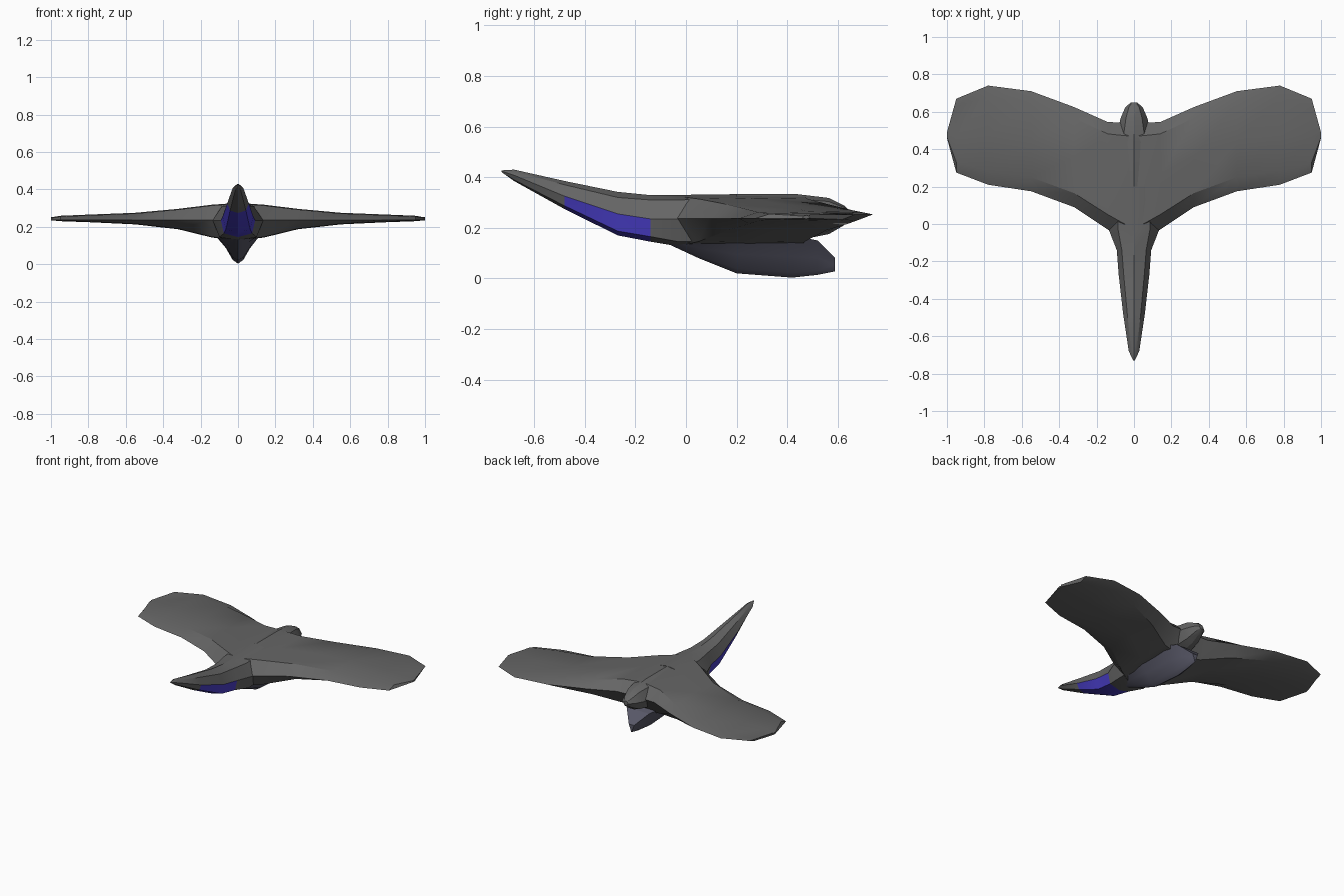
import bpy, bmesh, math

if "Cube" in bpy.data.objects:
    bpy.data.objects.remove(bpy.data.objects["Cube"], do_unlink=True)


def material(name, rgb):
    m = bpy.data.materials.new(name)
    m.use_nodes = True
    m.diffuse_color = (*rgb, 1)
    m.node_tree.nodes["Principled BSDF"].inputs["Base Color"].default_value = (*rgb, 1)
    return m


hull_grey = material("hull grey", (0.13, 0.13, 0.13))
window_blue = material("window blue", (0.07, 0.05, 0.6))
keel_grey = material("keel blue grey", (0.1, 0.1, 0.14))


def loft(name, rings, mats, rule=None):
    """Skin a row of closed rings and cap both ends."""
    bm = bmesh.new()
    rows = [[bm.verts.new(p) for p in ring] for ring in rings]
    n = len(rows[0])
    for a, b in zip(rows, rows[1:]):
        for i in range(n):
            j = (i + 1) % n
            bm.faces.new((a[i], a[j], b[j], b[i]))
    bm.faces.new(rows[0])
    bm.faces.new(rows[-1])
    bmesh.ops.remove_doubles(bm, verts=bm.verts, dist=0.0005)
    bmesh.ops.recalc_face_normals(bm, faces=bm.faces)
    me = bpy.data.meshes.new(name)
    if rule:
        for f in bm.faces:
            f.material_index = rule(f)
    bm.to_mesh(me)
    bm.free()
    ob = bpy.data.objects.new(name, me)
    bpy.context.collection.objects.link(ob)
    for m in mats:
        me.materials.append(m)
    bpy.ops.object.select_all(action='DESELECT')
    ob.select_set(True)
    bpy.context.view_layer.objects.active = ob
    bpy.ops.object.shade_smooth_by_angle(angle=math.radians(28))
    return ob


def both_sides(y, half):
    """Full ring at y from a half section running centre to centre."""
    return [(x, y, z) for x, z in half] + [(-x, y, z) for x, z in half[-2:0:-1]]


# Wings and body: span stations of x, leading y, trailing y, top z, bottom z
stations = [
    (0, -0.12, 0.54, 0.328, 0.125),
    (0.14, -0.03, 0.545, 0.318, 0.143),
    (0.32, 0.09, 0.625, 0.296, 0.187),
    (0.55, 0.175, 0.71, 0.275, 0.213),
    (0.78, 0.21, 0.74, 0.266, 0.224),
    (0.95, 0.275, 0.67, 0.259, 0.23),
    (1.0, 0.46, 0.49, 0.25, 0.235),
]


def wing_ring(x, lead, trail, top, bottom):
    c = trail - lead
    return [(x, lead, 0.237), (x, lead + 0.14 * c, top - 0.004), (x, lead + 0.5 * c, top),
            (x, trail - 0.11 * c, top - 0.004), (x, trail, 0.253),
            (x, trail - 0.13 * c, bottom + 0.003), (x, lead + 0.5 * c, bottom),
            (x, lead + 0.14 * c, bottom + 0.003)]


left = [wing_ring(*s) for s in stations]
right = [[(-x, y, z) for x, y, z in r] for r in left[:0:-1]]
loft("wings", right + left, [hull_grey])

# Neck: y, top, shoulder (w, z), side (w, z), lower (w, z), bottom
neck = [
    (-0.73, 0.427, 0.002, 0.426, 0.004, 0.424, 0.002, 0.422, 0.421),
    (-0.68, 0.43, 0.014, 0.422, 0.028, 0.408, 0.016, 0.39, 0.385),
    (-0.48, 0.385, 0.036, 0.37, 0.058, 0.325, 0.042, 0.287, 0.274),
    (-0.27, 0.342, 0.055, 0.32, 0.082, 0.255, 0.065, 0.187, 0.17),
    (-0.14, 0.329, 0.065, 0.31, 0.092, 0.235, 0.075, 0.165, 0.145),
    (-0.03, 0.33, 0.085, 0.31, 0.135, 0.235, 0.1, 0.145, 0.127),
    (0.2, 0.333, 0.09, 0.318, 0.13, 0.235, 0.1, 0.15, 0.13),
]


def neck_ring(y, top, w1, z1, w2, z2, w3, z3, bottom):
    return both_sides(y, [(0, top), (w1, z1), (w2, z2), (w3, z3), (0, bottom)])


def is_window(f):
    """Lower panels of the middle neck, below the side crease."""
    c = f.calc_center_median()
    crease = 0.235 - 0.265 * (c.y + 0.14)
    return int(-0.48 < c.y < -0.14 and c.z < crease)


loft("neck", [neck_ring(*s) for s in neck], [hull_grey, window_blue], is_window)

# Tail stub: y, half width, top, bottom
tail = [(0.2, 0.09, 0.333, 0.15), (0.44, 0.1, 0.333, 0.15), (0.565, 0.072, 0.318, 0.175),
        (0.625, 0.046, 0.288, 0.21), (0.65, 0.016, 0.265, 0.235)]


def tail_ring(y, w, top, bottom):
    h = top - bottom
    return both_sides(y, [(0, top), (0.6 * w, top - 0.1 * h), (w, top - 0.5 * h),
                          (0.6 * w, bottom + 0.1 * h), (0, bottom)])


loft("tail_stub", [tail_ring(*s) for s in tail], [hull_grey])

# Keel: y, bottom, top, half width
keel = [(-0.06, 0.131, 0.16, 0.06), (0.05, 0.08, 0.16, 0.12), (0.2, 0.02, 0.17, 0.135),
        (0.42, 0.003, 0.17, 0.13), (0.52, 0.014, 0.15, 0.085), (0.59, 0.028, 0.08, 0.02)]


def keel_ring(y, bottom, top, w):
    h = top - bottom
    return both_sides(y, [(0, bottom), (0.22 * w, bottom + 0.12 * h),
                          (0.5 * w, bottom + 0.5 * h), (w, top), (0, top)])


loft("keel", [keel_ring(*s) for s in keel], [keel_grey])
